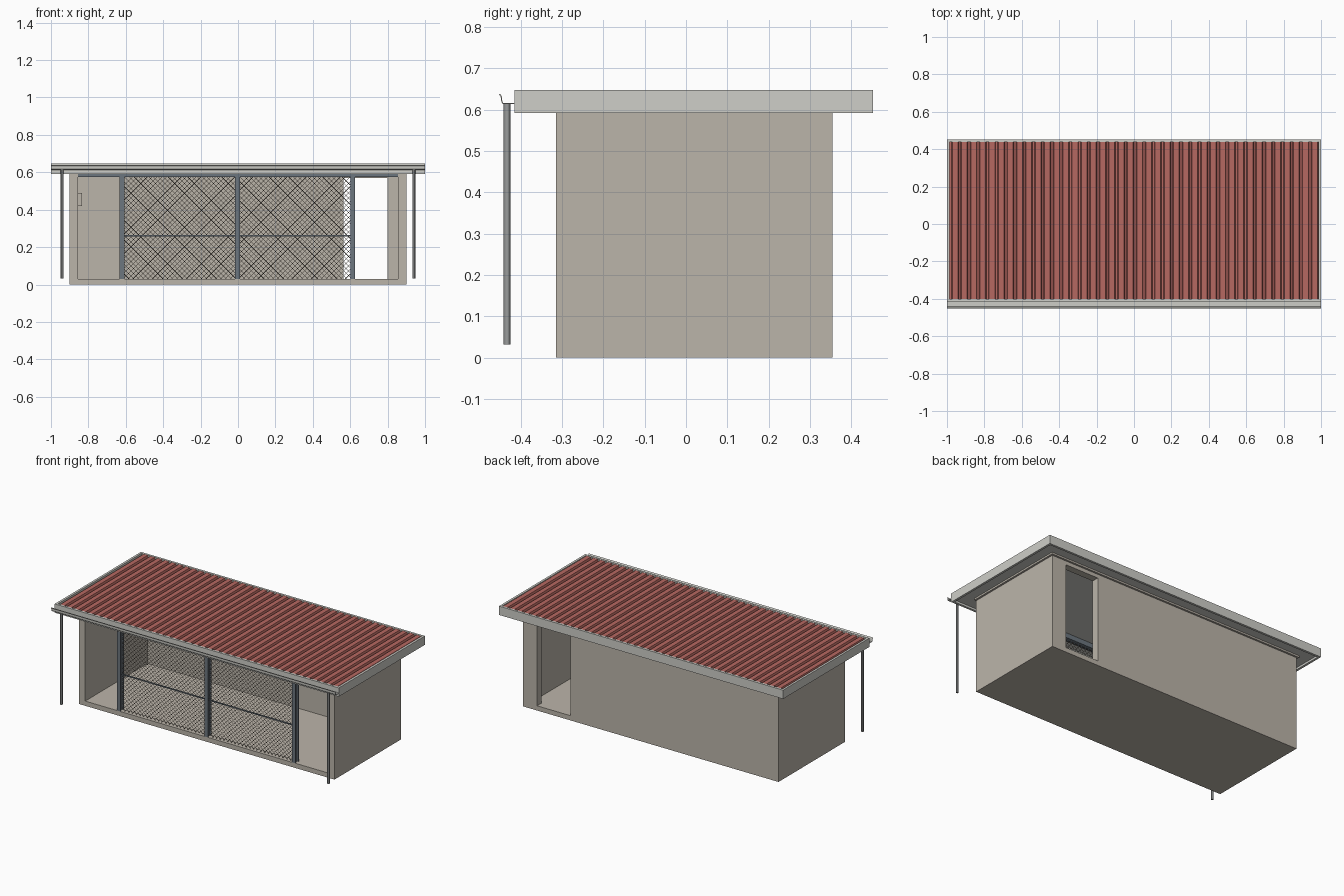
import bpy
import bmesh
from mathutils import Vector

cube = bpy.data.objects.get("Cube")
if cube:
    bpy.data.objects.remove(cube, do_unlink=True)


def material(name, r, g, b):
    m = bpy.data.materials.new(name)
    m.diffuse_color = (r, g, b, 1)
    m.use_nodes = True
    m.node_tree.nodes["Principled BSDF"].inputs["Base Color"].default_value = (r, g, b, 1)
    return m


RENDER = material("beige render", 0.50, 0.46, 0.40)
TRIM = material("pale grey trim", 0.62, 0.62, 0.58)
RED = material("red roofing", 0.47, 0.14, 0.12)
STEEL = material("blue grey steel", 0.15, 0.18, 0.21)
PIPE = material("pipe grey", 0.32, 0.33, 0.33)
WIRE = material("wire brown", 0.16, 0.13, 0.10)


def finish(name, bm, mat):
    bmesh.ops.recalc_face_normals(bm, faces=bm.faces)
    me = bpy.data.meshes.new(name)
    bm.to_mesh(me)
    bm.free()
    me.materials.append(mat)
    ob = bpy.data.objects.new(name, me)
    bpy.context.collection.objects.link(ob)
    return ob


def boxes(name, mat, *ranges):
    """One object from boxes given as (x0, x1, y0, y1, z0, z1)."""
    bm = bmesh.new()
    for x0, x1, y0, y1, z0, z1 in ranges:
        verts = bmesh.ops.create_cube(bm, size=1)["verts"]
        for v in verts:
            v.co = Vector((x1 if v.co.x > 0 else x0,
                           y1 if v.co.y > 0 else y0,
                           z1 if v.co.z > 0 else z0))
    return finish(name, bm, mat)


W, FRONT, BACK = 0.90, -0.315, 0.355      # outer shell
IN, T = 0.855, 0.045                      # inner half width, wall thickness
FLOOR, TOP = 0.03, 0.605
DOOR0, DOOR1, DOOR_TOP = 0.565, 0.80, 0.57

# Floor slab and walls
boxes("floor_slab", RENDER, (-W, W, FRONT, BACK, 0, FLOOR))
for side, x0, x1 in (("right", -W, -IN), ("left", IN, W)):
    boxes(side + "_wall", RENDER, (x0, x1, FRONT, BACK, FLOOR, TOP))
boxes("back_wall", RENDER,
      (-IN, DOOR0, BACK - T, BACK, FLOOR, TOP),
      (DOOR1, IN, BACK - T, BACK, FLOOR, TOP),
      (DOOR0, DOOR1, BACK - T, BACK, DOOR_TOP, TOP))
boxes("wall_box", RENDER, (-IN, -0.835, 0.12, 0.18, 0.42, 0.49))

# Thin plate round the head of the walls
E = 0.012
boxes("wall_plate", RENDER,
      (-W - E, -W, FRONT, BACK + E, 0.594, TOP),
      (W, W + E, FRONT, BACK + E, 0.594, TOP),
      (-W, W, BACK, BACK + E, 0.594, TOP))

# Steel frame across the open front
boxes("front_beam", STEEL, (-IN, IN, FRONT, -0.28, 0.575, TOP))
for name, x in (("right", -0.62), ("middle", -0.003), ("left", 0.613)):
    h = 0.0125
    boxes(name + "_post", STEEL,
          (x - h, x + h, FRONT, FRONT + 0.006, FLOOR, 0.575),
          (x - h, x + h, -0.286, -0.28, FLOOR, 0.575),
          (x - 0.004, x + 0.004, FRONT + 0.006, -0.286, FLOOR, 0.575))
boxes("mesh_rail", STEEL, (-0.608, 0.60, -0.301, -0.295, 0.257, 0.264))


def wire_panel(name, x0, x1, z0, z1, y, pitch):
    """Diagonal wires both ways, trimmed to a rectangle."""
    cu = bpy.data.curves.new(name, "CURVE")
    cu.dimensions = "3D"
    cu.bevel_depth = 0.0011
    cu.bevel_resolution = 0
    w, h = x1 - x0, z1 - z0
    for i in range(1, int((w + h) / pitch)):
        s = i * pitch
        a, b = max(0, s - h), min(w, s)
        for flip in (False, True):
            sp = cu.splines.new("POLY")
            sp.points.add(1)
            for p, u in zip(sp.points, (a, b)):
                px = x1 - u if flip else x0 + u
                p.co = (px, y, z0 + s - u, 1)
    cu.materials.append(WIRE)
    ob = bpy.data.objects.new(name, cu)
    bpy.context.collection.objects.link(ob)


wire_panel("right_wire_mesh", -0.608, -0.016, FLOOR, 0.575, -0.298, 0.026)
wire_panel("left_wire_mesh", 0.01, 0.60, FLOOR, 0.575, -0.298, 0.026)

# Roof deck and fascia
RF, RB, F = -0.415, 0.452, 0.014
boxes("roof_deck", TRIM, (-1 + F, 1 - F, RF + F, RB - F, TOP, 0.63))
boxes("fascia", TRIM,
      (-1, -1 + F, RF, RB, 0.592, 0.648),
      (1 - F, 1, RF, RB, 0.592, 0.648),
      (-1 + F, 1 - F, RF, RF + F, 0.592, 0.648),
      (-1 + F, 1 - F, RB - F, RB, 0.592, 0.648))

# Ribbed sheet: trapezoid ribs swept from front to back
bm = bmesh.new()
ribs, x_start = 40, -1 + F
pitch = 2 * (1 - F) / ribs
low, high = 0.633, 0.647
prev = None
for i in range(ribs):
    for frac, z in ((0, low), (0.2, low), (0.3, high), (0.9, high), (1, low)):
        x = x_start + (i + frac) * pitch
        if prev and frac == 0:
            continue
        pair = [bm.verts.new((x, y, z)) for y in (RF + F, RB - F)]
        if prev:
            bm.faces.new((prev[0], pair[0], pair[1], prev[1]))
        prev = pair
sheet = finish("roof_sheet", bm, RED)

# Gutter: thin folded profile along the front edge
bm = bmesh.new()
path = ((-0.415, 0.615), (-0.443, 0.615), (-0.446, 0.622), (-0.447, 0.632), (-0.451, 0.638))
rows = [[bm.verts.new((x, y, z)) for x in (-1, 1)] for y, z in path]
for a, b in zip(rows, rows[1:]):
    bm.faces.new((a[0], a[1], b[1], b[0]))
gutter = finish("gutter", bm, TRIM)
solid = gutter.modifiers.new("thickness", "SOLIDIFY")
solid.thickness = 0.003
solid.offset = 0

# Downpipes
for side, x in (("right", -0.94), ("left", 0.94)):
    bpy.ops.mesh.primitive_cylinder_add(vertices=12, radius=0.008, depth=0.583,
                                        location=(x, -0.433, 0.3235))
    pipe = bpy.context.object
    pipe.name = side + "_downpipe"
    pipe.data.materials.append(PIPE)
    bpy.ops.object.shade_smooth_by_angle()
